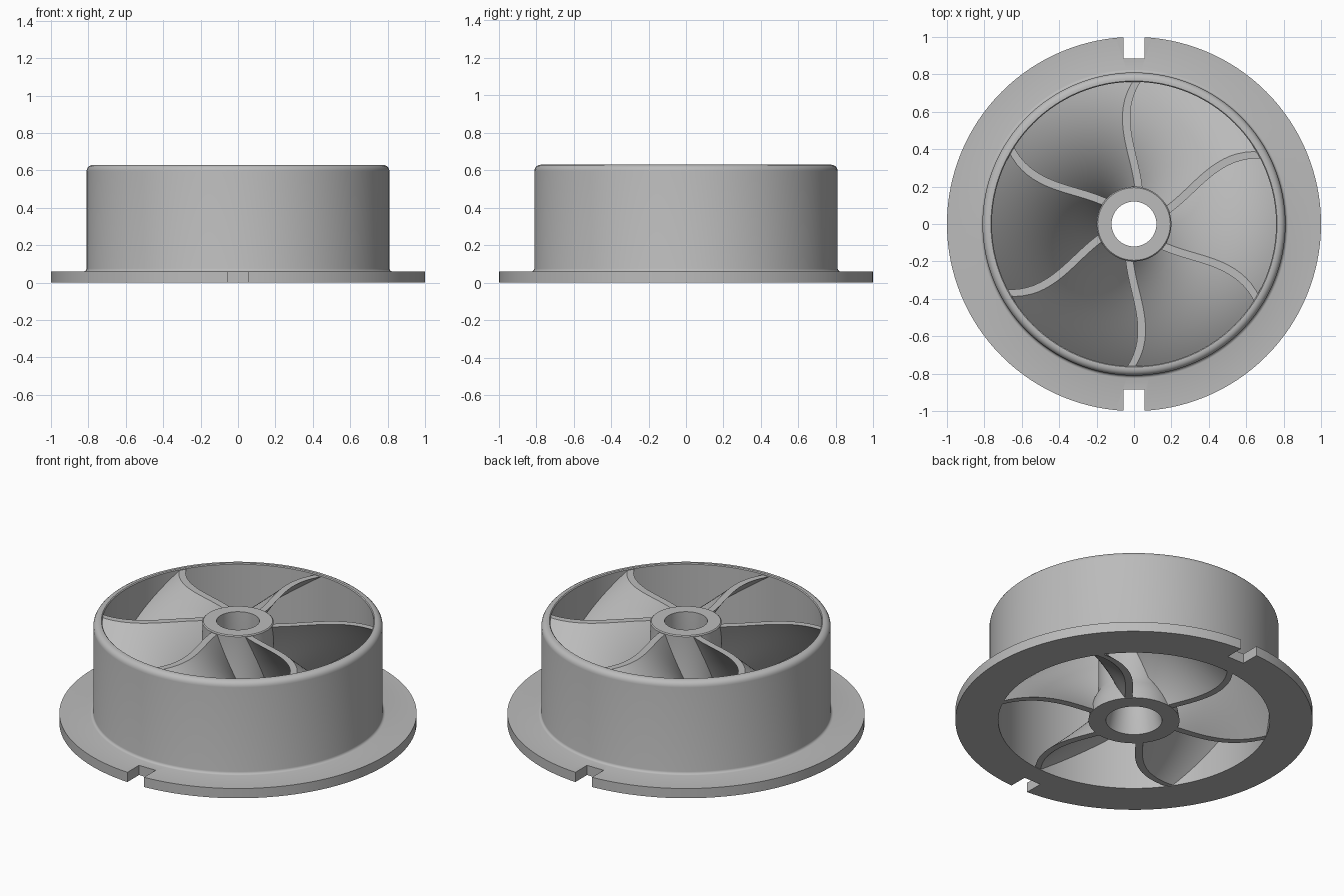
import bpy, bmesh, math
from math import cos, sin, pi, radians

if "Cube" in bpy.data.objects:
    bpy.data.objects.remove(bpy.data.objects["Cube"])

grey = bpy.data.materials.new("plain_grey")
grey.use_nodes = True
colour = (0.5, 0.5, 0.5, 1)
grey.diffuse_color = colour
grey.node_tree.nodes["Principled BSDF"].inputs["Base Color"].default_value = colour


def finish(name, bm):
    """Turn a bmesh into a shaded, coloured object."""
    bmesh.ops.recalc_face_normals(bm, faces=bm.faces)
    mesh = bpy.data.meshes.new(name)
    bm.to_mesh(mesh)
    bm.free()
    mesh.materials.append(grey)
    obj = bpy.data.objects.new(name, mesh)
    bpy.context.collection.objects.link(obj)
    return obj


def smooth(obj):
    bpy.ops.object.select_all(action='DESELECT')
    obj.select_set(True)
    bpy.context.view_layer.objects.active = obj
    bpy.ops.object.shade_smooth_by_angle(angle=radians(35))


def lathe(name, profile, segments=128):
    """Spin a closed (radius, height) profile around z."""
    bm = bmesh.new()
    rings = [[bm.verts.new((r * cos(2 * pi * i / segments), r * sin(2 * pi * i / segments), z))
              for r, z in profile] for i in range(segments)]
    n = len(profile)
    for i in range(segments):
        a, b = rings[i], rings[(i + 1) % segments]
        for j in range(n):
            k = (j + 1) % n
            bm.faces.new((a[j], b[j], b[k], a[k]))
    return finish(name, bm)


def arc(cx, cz, radius, start, end, steps=5):
    return [(cx + radius * cos(radians(start + (end - start) * i / steps)),
             cz + radius * sin(radians(start + (end - start) * i / steps)))
            for i in range(steps + 1)]


HEIGHT, INNER, OUTER = 0.63, 0.76, 0.81

# Housing: flange and tube in one turned profile
profile = [(INNER, 0), (1, 0), (1, 0.06)]
profile += arc(OUTER + 0.015, 0.075, 0.015, 270, 180, 3)
profile += arc(OUTER - 0.035, HEIGHT - 0.035, 0.035, 0, 90)
profile += [(INNER + 0.005, HEIGHT), (INNER, HEIGHT - 0.005)]
housing = lathe("housing", profile)

# Two locating notches in the flange
for side in (1, -1):
    bm = bmesh.new()
    bmesh.ops.create_cube(bm, size=1)
    for v in bm.verts:
        v.co.x *= 0.114
        v.co.y = v.co.y * 0.3 + side * (0.885 + 0.15)
    cutter = finish("notch_cutter", bm)
    cutter.hide_render = True
    cut = housing.modifiers.new("notch", 'BOOLEAN')
    cut.operation, cut.solver, cut.object = 'DIFFERENCE', 'EXACT', cutter
    bpy.context.view_layer.objects.active = housing
    bpy.ops.object.modifier_apply(modifier=cut.name)
    bpy.data.objects.remove(cutter)
smooth(housing)

# Hub: flared foot and tapered bore
hub = lathe("hub", [(0.157, 0), (0.255, 0), (0.245, 0.06), (0.225, 0.12), (0.2, 0.17),
                    (0.2, HEIGHT - 0.006), (0.194, HEIGHT), (0.12, HEIGHT), (0.12, 0.17)], 96)
smooth(hub)


# Blades: bowed edges swept down a helix
def blade_angle(t, drop):
    bow = 83 + 6 * t + 32 * t * (1 - t)
    return radians(bow + drop * (66 + 12 * (1 - t)))


def blade(name, turn):
    bm = bmesh.new()
    radial, vertical, half = 16, 28, 0.021
    r0, r1 = 0.17, INNER + 0.02
    grids = []
    for side in (-1, 1):
        grid = []
        for i in range(radial + 1):
            r = r0 + (r1 - r0) * i / radial
            t = (r - 0.2) / (INNER - 0.2)
            column = []
            for j in range(vertical + 1):
                drop = j / vertical
                a = blade_angle(t, drop) + turn + side * half / r
                z = (HEIGHT - 0.012) * (1 - drop) + 0.003
                column.append(bm.verts.new((r * cos(a), r * sin(a), z)))
            grid.append(column)
        grids.append(grid)
    p, q = grids
    for i in range(radial):
        for g in grids:
            for j in range(vertical):
                bm.faces.new((g[i][j], g[i + 1][j], g[i + 1][j + 1], g[i][j + 1]))
        for j in (0, vertical):
            bm.faces.new((p[i][j], p[i + 1][j], q[i + 1][j], q[i][j]))
    for j in range(vertical):
        for i in (0, radial):
            bm.faces.new((p[i][j], p[i][j + 1], q[i][j + 1], q[i][j]))
    smooth(finish(name, bm))


for k in range(6):
    blade("blade_%d" % (k + 1), k * pi / 3)
